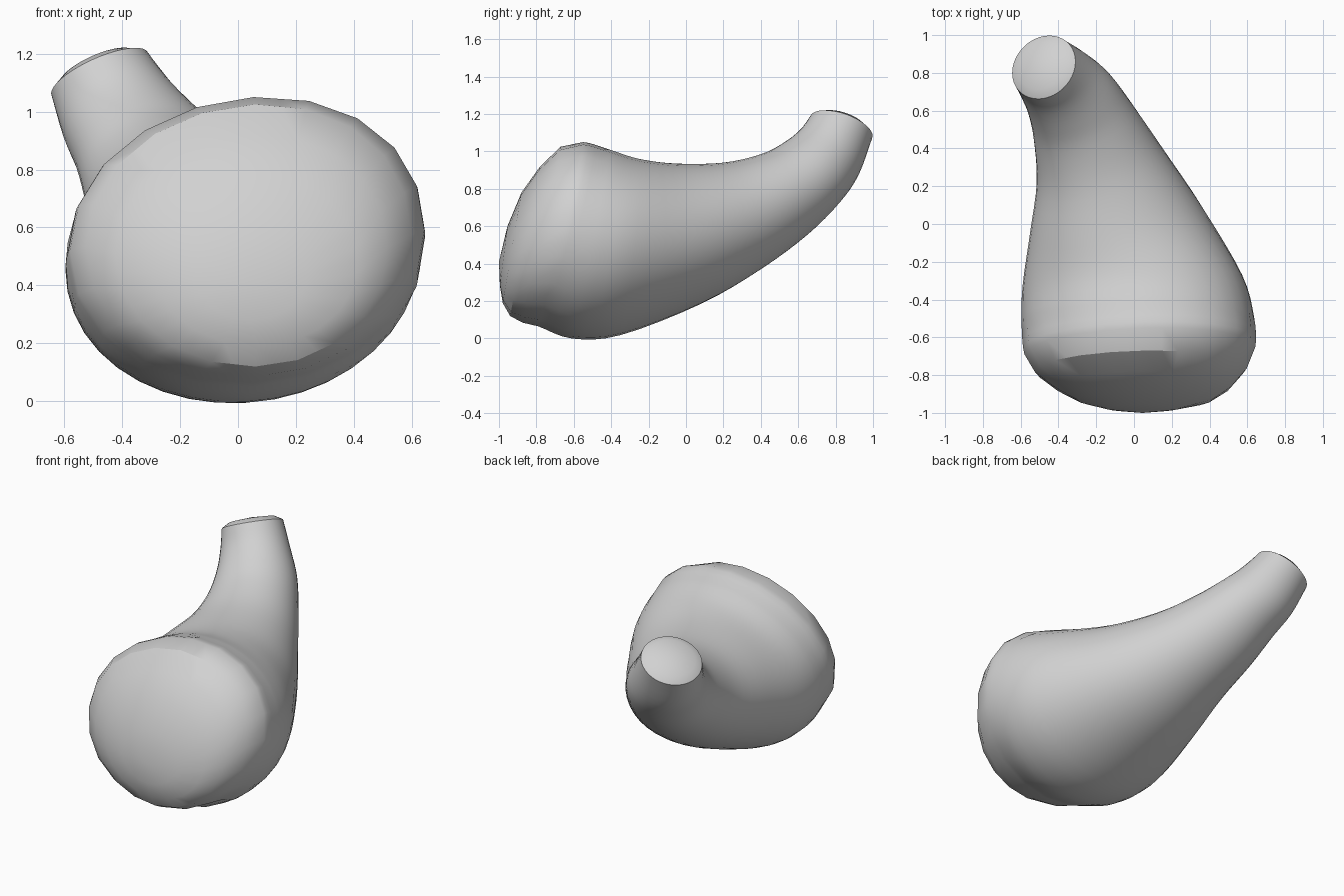
import bpy, bmesh, math
from mathutils import Vector

if "Cube" in bpy.data.objects:
    bpy.data.objects.remove(bpy.data.objects["Cube"])

SIDES = 40   # points around each section
STEPS = 4    # interpolated sections between two stations

# Stations from blunt front to narrow tail:
# x left, x right, top y, top z, bottom y, bottom z,
# right-hand y shift, right-hand z shift, extra fullness on the right shoulders
STATIONS = [
    (-0.15, 0.24, -0.955, 0.60, -0.995, 0.28, 0.00, 0.00, 0.00),
    (-0.30, 0.41, -0.88, 0.78, -0.98, 0.19, 0.00, 0.00, 0.01),
    (-0.425, 0.51, -0.78, 0.92, -0.94, 0.12, 0.00, 0.01, 0.02),
    (-0.525, 0.59, -0.67, 1.025, -0.875, 0.085, 0.01, 0.02, 0.03),
    (-0.58, 0.635, -0.55, 1.05, -0.79, 0.065, 0.02, 0.035, 0.03),
    (-0.595, 0.63, -0.41, 1.01, -0.61, 0.00, 0.02, 0.035, 0.02),
    (-0.59, 0.57, -0.25, 0.96, -0.35, 0.018, 0.03, 0.03, 0.01),
    (-0.55, 0.37, -0.05, 0.935, 0.08, 0.185, 0.06, 0.02, 0.00),
    (-0.515, 0.16, 0.20, 0.94, 0.40, 0.37, 0.08, 0.03, 0.00),
    (-0.53, 0.00, 0.40, 0.985, 0.65, 0.555, 0.08, 0.05, 0.00),
    (-0.56, -0.11, 0.52, 1.045, 0.82, 0.725, 0.07, 0.055, 0.00),
    (-0.605, -0.21, 0.61, 1.115, 0.92, 0.87, 0.05, 0.06, 0.00),
    (-0.645, -0.31, 0.665, 1.19, 0.995, 1.07, 0.03, 0.067, 0.00),
]


def spline(i, t):
    """Smooth in-between station."""
    p = [STATIONS[min(max(i + k, 0), len(STATIONS) - 1)] for k in (-1, 0, 1, 2)]
    return [0.5 * (2 * b + (c - a) * t + (2 * a - 5 * b + 4 * c - d) * t * t
                   + (3 * b - a - 3 * c + d) * t ** 3) for a, b, c, d in zip(*p)]


def section(s):
    """Elliptical section: centre, its two half-axes and shoulder fullness."""
    xl, xr, yt, zt, yb, zb, ay, az, full = s
    return (Vector(((xl + xr) / 2, (yt + yb) / 2, (zt + zb) / 2)),
            Vector(((xr - xl) / 2, ay, az)),
            Vector((0, (yt - yb) / 2, (zt - zb) / 2)), full)


def ring(c, a, b, full=0.0, faceted=False):
    pts = []
    for k in range(SIDES):
        t = 2 * math.pi * k / SIDES
        p = c + a * math.cos(t) + b * math.sin(t)
        for side in (-1.2, 1.2):  # lower and upper right shoulder
            p.x += full * max(0, math.cos(t + side)) ** 2
        pts.append(p)
    if faceted:  # flatten every second point to halve the visible sides
        for k in range(1, SIDES, 2):
            pts[k] = (pts[k - 1] + pts[(k + 1) % SIDES]) / 2
    return pts


# Front dome stations stay coarse, the body is interpolated smoothly
rings = []
last = len(STATIONS) - 1
for i in range(last):
    n = 1 if i < 4 else STEPS
    for k in range(n):
        rings.append(ring(*section(spline(i, k / n)), faceted=i < 5))
c, a, b, full = section(STATIONS[last])
rings.append(ring(c, a, b))

# Shallow domed tail end
up = a.cross(b).normalized()
if up.z < 0:
    up.negate()
rings.append(ring(c + up * 0.027, a * 0.75, b * 0.75))

bm = bmesh.new()
loops = [[bm.verts.new(p) for p in r] for r in rings]
for r0, r1 in zip(loops, loops[1:]):
    for k in range(SIDES):
        j = (k + 1) % SIDES
        bm.faces.new((r0[k], r0[j], r1[j], r1[k]))

# Close both ends with fans
for loop, tip in ((loops[0], Vector((0.045, -1.0, 0.41))), (loops[-1], c + up * 0.04)):
    v = bm.verts.new(tip)
    for k in range(SIDES):
        bm.faces.new((loop[k], loop[(k + 1) % SIDES], v))
bmesh.ops.recalc_face_normals(bm, faces=bm.faces[:])

mesh = bpy.data.meshes.new("curved_horn")
bm.to_mesh(mesh)
bm.free()
horn = bpy.data.objects.new("curved_horn", mesh)
bpy.context.collection.objects.link(horn)

grey = bpy.data.materials.new("light_grey")
grey.diffuse_color = (0.64, 0.64, 0.64, 1)
grey.use_nodes = True
grey.node_tree.nodes["Principled BSDF"].inputs["Base Color"].default_value = grey.diffuse_color
mesh.materials.append(grey)

bpy.context.view_layer.objects.active = horn
horn.select_set(True)
bpy.ops.object.shade_smooth_by_angle(angle=math.radians(30))
